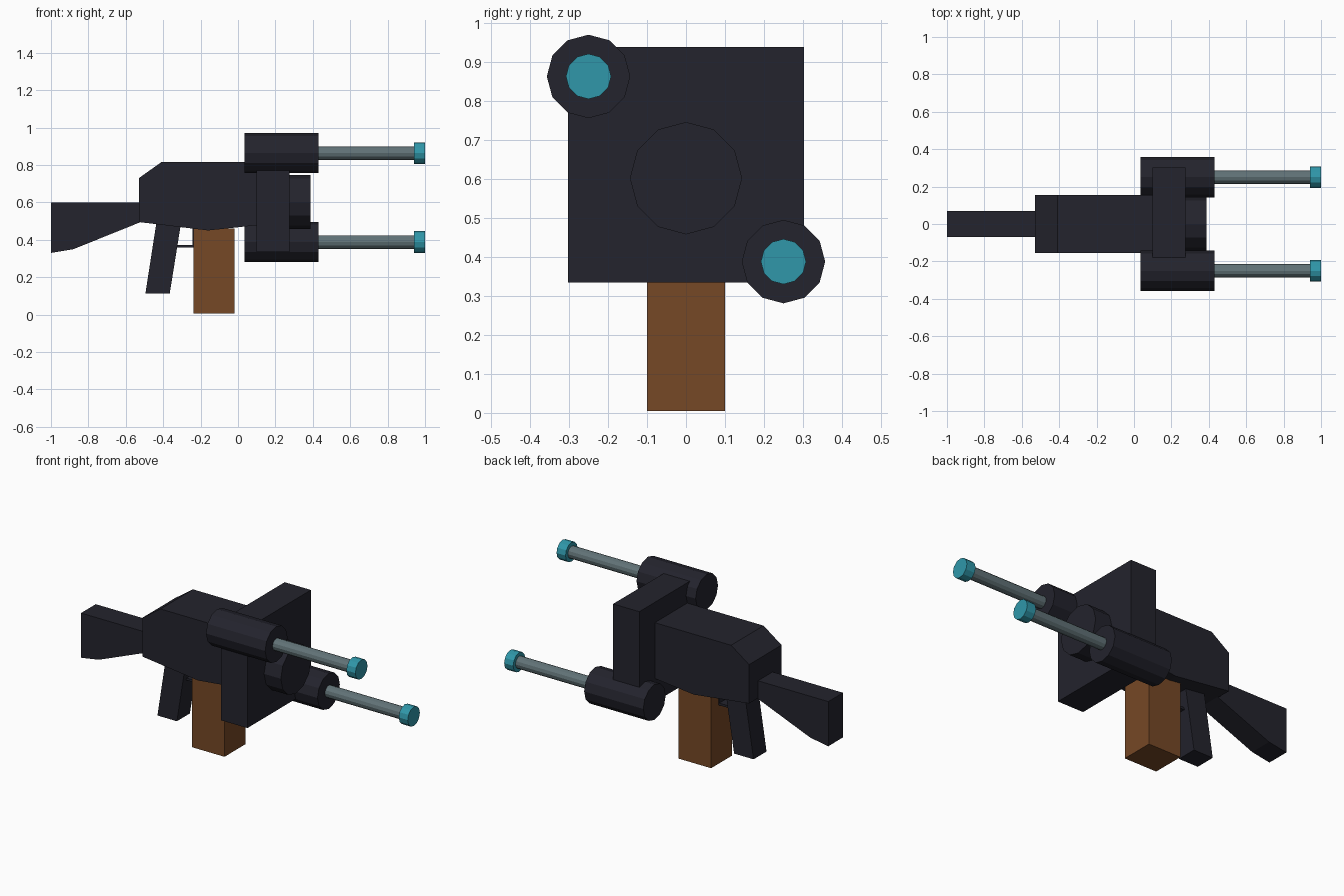
import bpy, bmesh, math
from mathutils import Matrix

if "Cube" in bpy.data.objects:
    bpy.data.objects.remove(bpy.data.objects["Cube"])


def material(name, color):
    m = bpy.data.materials.new(name)
    m.diffuse_color = (*color, 1)
    m.use_nodes = True
    m.node_tree.nodes["Principled BSDF"].inputs["Base Color"].default_value = m.diffuse_color
    return m


DARK = material("dark gunmetal", (0.017, 0.017, 0.026))
BROWN = material("brown", (0.18, 0.065, 0.019))
TEAL = material("teal", (0.029, 0.31, 0.40))
STEEL = material("grey steel", (0.12, 0.17, 0.185))


def finish(bm, name, mat):
    bmesh.ops.recalc_face_normals(bm, faces=bm.faces)
    me = bpy.data.meshes.new(name)
    bm.to_mesh(me)
    bm.free()
    me.materials.append(mat)
    ob = bpy.data.objects.new(name, me)
    bpy.context.collection.objects.link(ob)
    return ob


def slab(name, profile, half_width, mat):
    """Side profile (x, z) extruded evenly across y."""
    bm = bmesh.new()
    face = bm.faces.new([bm.verts.new((x, -half_width, z)) for x, z in profile])
    ext = bmesh.ops.extrude_face_region(bm, geom=[face])
    verts = [v for v in ext["geom"] if isinstance(v, bmesh.types.BMVert)]
    bmesh.ops.translate(bm, vec=(0, 2 * half_width, 0), verts=verts)
    return finish(bm, name, mat)


def block(name, x0, x1, z0, z1, half_width, mat):
    return slab(name, [(x0, z0), (x1, z0), (x1, z1), (x0, z1)], half_width, mat)


def tube(name, x0, x1, y, z, r, mat, sides=12):
    """Faceted cylinder lying along x."""
    bm = bmesh.new()
    place = Matrix.Translation(((x0 + x1) / 2, y, z)) @ Matrix.Rotation(math.pi / 2, 4, 'Y')
    bmesh.ops.create_cone(bm, cap_ends=True, segments=sides, radius1=r, radius2=r,
                          depth=x1 - x0, matrix=place)
    return finish(bm, name, mat)


# Main body, stock and grip
slab("body", [(-0.53, 0.495), (-0.16, 0.45), (0.12, 0.48), (0.12, 0.815),
              (-0.41, 0.815), (-0.53, 0.73)], 0.155, DARK)
slab("stock", [(-1.0, 0.33), (-0.88, 0.35), (-0.52, 0.495), (-0.52, 0.6), (-1.0, 0.6)], 0.07, DARK)
slab("grip", [(-0.495, 0.113), (-0.365, 0.113), (-0.303, 0.50), (-0.435, 0.50)], 0.062, DARK)

# Magazine and trigger guard
block("magazine", -0.238, -0.02, 0.005, 0.46, 0.1, BROWN)
block("guard_bar", -0.33, -0.23, 0.36, 0.373, 0.03, DARK)
block("guard_post", -0.243, -0.23, 0.36, 0.47, 0.03, DARK)

# Square front plate with central hub
block("front_plate", 0.10, 0.275, 0.335, 0.938, 0.303, DARK)
tube("hub", 0.26, 0.387, 0, 0.602, 0.144, DARK)

# Two diagonal barrels: housing, rod and tip
for label, y, z in (("upper", -0.25, 0.863), ("lower", 0.25, 0.388)):
    tube(label + "_housing", 0.036, 0.431, y, z, 0.107, DARK)
    tube(label + "_rod", 0.42, 0.95, y, z, 0.036, STEEL)
    tube(label + "_tip", 0.94, 1.0, y, z, 0.058, TEAL)
